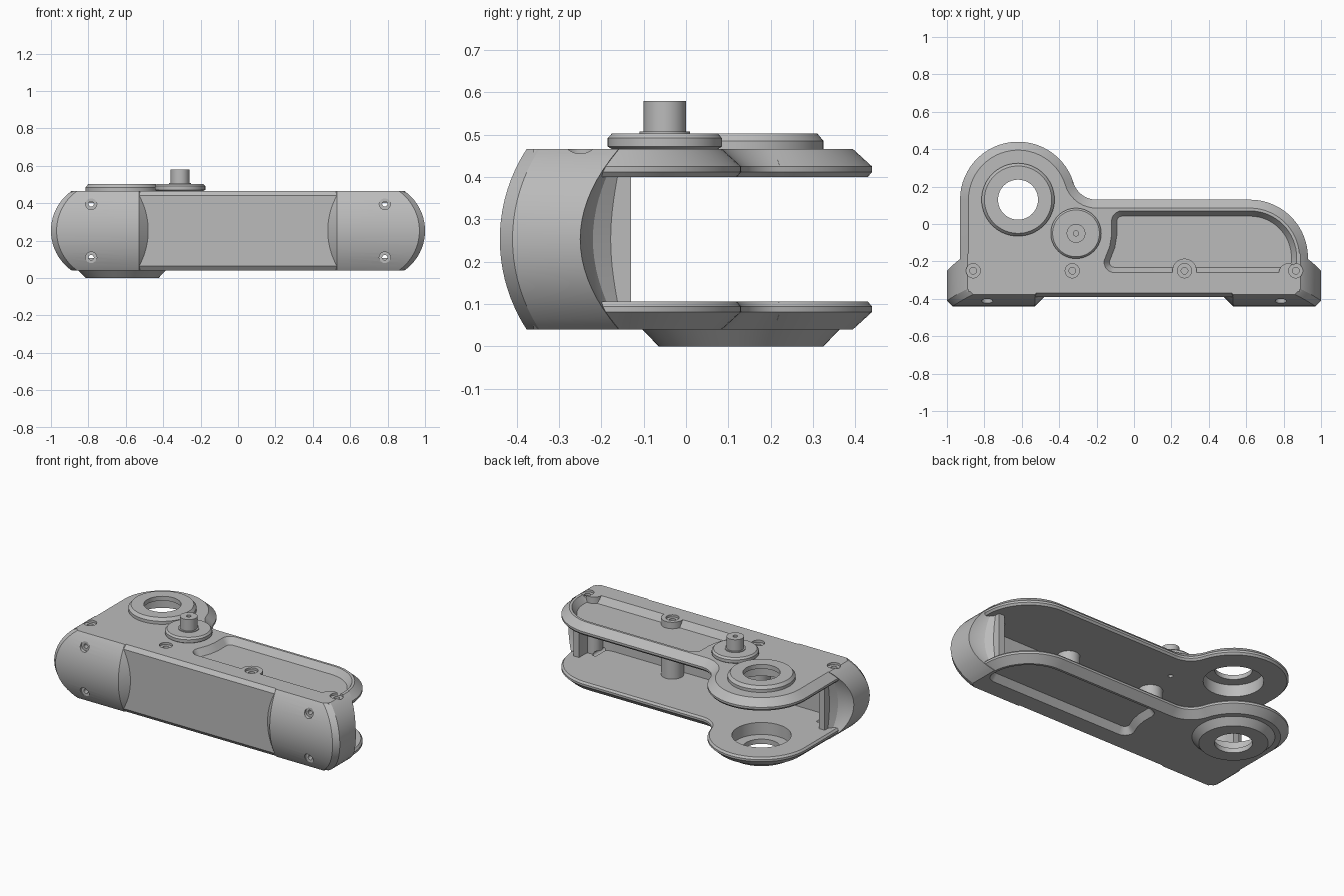
import bpy, bmesh
from math import sin, cos, pi, radians, sqrt
from mathutils import Vector

cube = bpy.data.objects.get("Cube")
if cube:
    bpy.data.objects.remove(cube, do_unlink=True)

grey = bpy.data.materials.new("plain grey")
grey.use_nodes = True
grey.diffuse_color = (0.5, 0.5, 0.5, 1)
grey.node_tree.nodes["Principled BSDF"].inputs["Base Color"].default_value = (0.5, 0.5, 0.5, 1)

BOTTOM, TOP = 0.04, 0.466
MID = (BOTTOM + TOP) / 2


def loft(name, loops):
    """Closed solid through equal-length loops of 3D points."""
    bm = bmesh.new()
    rings = [[bm.verts.new(p) for p in loop] for loop in loops]
    n = len(rings[0])
    for a, b in zip(rings, rings[1:]):
        for i in range(n):
            j = (i + 1) % n
            bm.faces.new((a[i], a[j], b[j], b[i]))
    bm.faces.new(rings[0][::-1])
    bm.faces.new(rings[-1])
    bmesh.ops.recalc_face_normals(bm, faces=bm.faces[:])
    mesh = bpy.data.meshes.new(name)
    bm.to_mesh(mesh)
    bm.free()
    mesh.materials.append(grey)
    obj = bpy.data.objects.new(name, mesh)
    bpy.context.collection.objects.link(obj)
    return obj


def arc(cx, cy, r, start, end, steps=16):
    angles = [radians(start + (end - start) * i / steps) for i in range(steps + 1)]
    return [(cx + r * cos(a), cy + r * sin(a)) for a in angles]


def lathe(name, profile, u, v, axis="z", sides=64):
    """Turned solid from (radius, height) pairs."""
    loops = []
    for r, h in profile:
        ring = arc(u, v, r, 0, 360, sides)[:-1]
        loops.append([(a, b, h) if axis == "z" else (a, h, b) for a, b in ring])
    return loft(name, loops)


def combine(obj, tool, operation):
    tool.hide_render = True
    mod = obj.modifiers.new("combine", "BOOLEAN")
    mod.operation, mod.solver, mod.object = operation, "EXACT", tool
    bpy.context.view_layer.update()
    graph = bpy.context.evaluated_depsgraph_get()
    mesh = bpy.data.meshes.new_from_object(obj.evaluated_get(graph))
    obj.modifiers.clear()
    obj.data = mesh
    bpy.data.objects.remove(tool, do_unlink=True)


def inset(points, d):
    """Move a clockwise outline inward by d."""
    out = []
    for i, p in enumerate(points):
        p = Vector(p)
        a = (p - Vector(points[i - 1])).normalized()
        b = (Vector(points[(i + 1) % len(points)]) - p).normalized()
        n = Vector((a.y + b.y, -a.x - b.x)).normalized()
        out.append(p + n * d / max(0.5, n.dot(Vector((a.y, -a.x)))))
    return out


def flip(z):
    return 2 * MID - z


# Plate outline: lobe, concave fillet, straight back edge, rounded end
def plate_outline(d):
    return ([(-0.93 + d, -0.36)]
            + arc(-0.62, 0.13, 0.31 - d, 180, 17.2, 28)
            + arc(-0.2, 0.26, 0.13 + d, 197.2, 270, 12)
            + arc(0.62, -0.18, 0.31 - d, 90, 0, 20)
            + [(0.93 - d, -0.36)])


def plate(name, z_of):
    layers = [(0.4, 0.01), (0.412, 0), (0.425, 0), (TOP, 0.045)]
    return loft(name, [[(x, y, z_of(z)) for x, y in plate_outline(d)] for z, d in layers])


# Front wall with swollen grips, as a C-shaped outline that varies with height
def wall_outline(z):
    h = abs(z - MID)
    side = 1 - (0.26 - sqrt(0.26 ** 2 - h * h))
    front = -0.44 + (0.39 - sqrt(0.39 ** 2 - h * h))
    panel = -0.39 + max(0, h - 0.188) * 0.8
    rear = -0.25 + 2 * h * h
    e = side - 0.88
    half = [(0.53 - (panel - front), panel), (0.53, front), (side - 0.03, front),
            (side, front + 0.03), (side, rear), (0.88 + 0.6 * e, rear + 0.08 * e),
            (0.88 + 0.25 * e, rear + 0.25 * e), (0.88, rear + 0.6 * e),
            (0.88, -0.13), (0.84, -0.13)]
    half += arc(0.72, -0.19, 0.12, 0, -90, 10)
    loop = half + [(-x, y) for x, y in reversed(half)]
    return [(x, y, z) for x, y in loop]


heights = [BOTTOM, 0.052, 0.065]
heights += [0.065 + 0.376 * i / 16 for i in range(1, 16)]
heights += [flip(z) for z in heights[2::-1]]
body = loft("bracket_body", [wall_outline(z) for z in heights])
combine(body, plate("upper_plate", lambda z: z), "UNION")
combine(body, plate("lower_plate", flip), "UNION")

# Sloped pockets in both plates
pocket = (arc(0.62, -0.18, 0.25, 90, 0, 16)
          + arc(0.81, -0.2, 0.06, 0, -90, 6)
          + arc(-0.105, -0.205, 0.055, 270, 150, 6)
          + [(-0.13, -0.12), (-0.12, -0.06)]
          + arc(-0.065, 0.015, 0.055, 180, 90, 6))
floor = inset(pocket, 0.028)
for name, z_of in (("upper_pocket", lambda z: z), ("lower_pocket", flip)):
    cutter = loft(name, [[(x, y, z_of(z)) for x, y in loop]
                         for loop, z in ((floor, 0.425), (pocket, TOP), (pocket, 0.5))])
    combine(body, cutter, "DIFFERENCE")

# Screw pillars between the plates
for x, y, r in ((-0.33, -0.25, 0.07), (0.27, -0.25, 0.065), (0.825, -0.26, 0.05)):
    combine(body, lathe("screw_pillar", [(r, 0.09), (r, TOP)], x, y, sides=32), "UNION")

# Bearing housings, bored through both plates
LOBE = (-0.62, 0.13)
combine(body, lathe("upper_housing", [(0.195, 0.45), (0.195, 0.485), (0.18, 0.503)], *LOBE), "UNION")
combine(body, lathe("lower_housing", [(0.195, 0), (0.235, 0.042), (0.235, 0.06)], *LOBE), "UNION")
bore = [(0.107, -0.1), (0.107, 0.03), (0.17, 0.03), (0.17, 0.475), (0.107, 0.475), (0.107, 0.6)]
combine(body, lathe("bearing_bore", bore, *LOBE), "DIFFERENCE")

# Stepped hub with its shaft and a fine through hole
hub = [(0.125, 0.45), (0.125, 0.466), (0.135, 0.472), (0.135, 0.492), (0.125, 0.503),
       (0.06, 0.503), (0.06, 0.508), (0.05, 0.508), (0.05, 0.58)]
HUB = (-0.31, -0.05)
combine(body, lathe("shaft_hub", hub, *HUB), "UNION")
combine(body, lathe("shaft_hole", [(0.014, 0.3), (0.014, 0.7)], *HUB, sides=24), "DIFFERENCE")

# Counterbored screw holes, on top and in the grips
for x in (-0.86, -0.33, 0.27, 0.865):
    hole = [(0.018, 0.37), (0.018, 0.452), (0.038, 0.452), (0.038, 0.55)]
    combine(body, lathe("top_screw_hole", hole, x, -0.25, sides=32), "DIFFERENCE")
for x in (-0.785, 0.785):
    for z in (0.11, flip(0.11)):
        hole = [(0.03, -0.5), (0.03, -0.4), (0.014, -0.4), (0.014, -0.2)]
        combine(body, lathe("grip_screw_hole", hole, x, z, "y", 24), "DIFFERENCE")

bpy.ops.object.select_all(action="DESELECT")
body.select_set(True)
bpy.context.view_layer.objects.active = body
bpy.ops.object.shade_smooth_by_angle(angle=radians(25))
